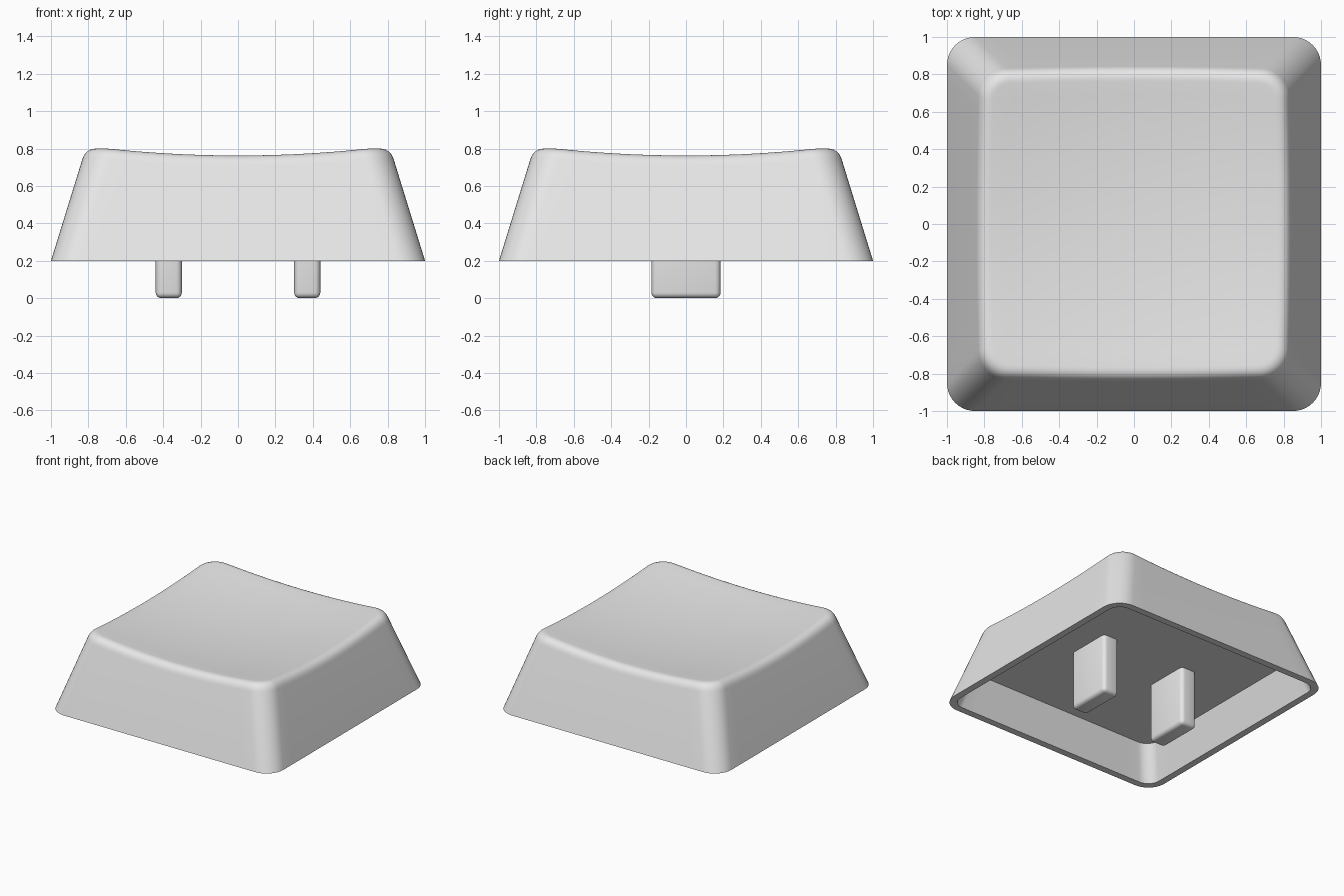
import bpy, bmesh, math
from mathutils import Vector

if "Cube" in bpy.data.objects:
    bpy.data.objects.remove(bpy.data.objects["Cube"])

grey = bpy.data.materials.new("light_grey")
grey.diffuse_color = (0.8, 0.8, 0.8, 1)
grey.use_nodes = True
grey.node_tree.nodes["Principled BSDF"].inputs["Base Color"].default_value = grey.diffuse_color

RIM_Z, CEILING_Z, TAPER = 0.2, 0.47, 0.309
FILLET = 0.06          # length of the rounded top edge on each side
CORNER = 0.15          # plan corner radius


def outline(half, radius, side=16, arc=10):
    """Rounded square, counter-clockwise, always the same point count."""
    pts, c = [], half - radius
    for q in range(4):
        a0 = q * math.pi / 2
        ca, sa = math.cos(a0), math.sin(a0)
        quarter = [(half, -c + 2 * c * i / side) for i in range(side)]
        quarter += [(c + radius * math.cos(a), c + radius * math.sin(a))
                    for a in (math.pi / 2 * i / arc for i in range(arc))]
        pts += [Vector((x * ca - y * sa, x * sa + y * ca)) for x, y in quarter]
    return pts


def dish(p):
    return 0.715 + 0.08 * p.length_squared


def half_at(z):
    return 1 - TAPER * (z - RIM_Z)


def finish(obj):
    obj.data.materials.append(grey)
    bpy.ops.object.select_all(action='DESELECT')
    obj.select_set(True)
    bpy.context.view_layer.objects.active = obj
    bpy.ops.object.shade_smooth_by_angle(angle=math.radians(32))


def make_object(name, bm):
    bmesh.ops.recalc_face_normals(bm, faces=bm.faces)
    mesh = bpy.data.meshes.new(name)
    bm.to_mesh(mesh)
    bm.free()
    obj = bpy.data.objects.new(name, mesh)
    bpy.context.collection.objects.link(obj)
    return obj


# Cap shell: cavity ceiling, inner wall, rim, outer wall, rounded edge, dish
def flat_ring(half, radius, z):
    return [p.to_3d() + Vector((0, 0, z)) for p in outline(half, radius)]


inner = 0.945
rings = [flat_ring(inner - TAPER * (CEILING_Z - RIM_Z), 0.10, CEILING_Z),
         flat_ring(inner, 0.10, RIM_Z),
         flat_ring(1.0, CORNER, RIM_Z)]

top_start, apex, top_end = [], [], []
n = len(rings[0])
for i, guess in enumerate(outline(half_at(0.78), CORNER)):
    h = half_at(dish(guess))
    a = outline(h, CORNER)[i]
    za = dish(a)
    b = outline(half_at(za - FILLET), CORNER)[i]
    t = outline(h - FILLET, CORNER - FILLET)[i]
    apex.append(Vector((a.x, a.y, za)))
    top_start.append(Vector((b.x, b.y, za - FILLET)))
    top_end.append(Vector((t.x, t.y, dish(t))))

for k in range(9):
    u = k / 8
    rings.append([p * (1 - u) ** 2 + q * 2 * u * (1 - u) + r * u * u
                  for p, q, r in zip(top_start, apex, top_end)])
for k in range(1, 10):
    s = 1 - k / 10
    ring = []
    for p in top_end:
        q = p.xy * s
        ring.append(Vector((q.x, q.y, dish(q))))
    rings.append(ring)

bm = bmesh.new()
loops = [[bm.verts.new(p) for p in ring] for ring in rings]
for lo, hi in zip(loops, loops[1:]):
    for i in range(n):
        j = (i + 1) % n
        bm.faces.new((lo[i], lo[j], hi[j], hi[i]))
bm.faces.new(list(reversed(loops[0])))
centre = bm.verts.new((0, 0, dish(Vector((0, 0)))))
for i in range(n):
    bm.faces.new((loops[-1][i], loops[-1][(i + 1) % n], centre))
finish(make_object("cap_shell", bm))

# Two mounting prongs under the cap
for side, name in ((-1, "left_prong"), (1, "right_prong")):
    bm = bmesh.new()
    bmesh.ops.create_cube(bm, size=1)
    for v in bm.verts:
        v.co = Vector((v.co.x * 0.14 + side * 0.37, v.co.y * 0.37, (v.co.z + 0.5) * 0.53))
    bmesh.ops.bevel(bm, geom=list(bm.edges), offset=0.03, segments=4,
                    profile=0.5, affect='EDGES')
    finish(make_object(name, bm))
